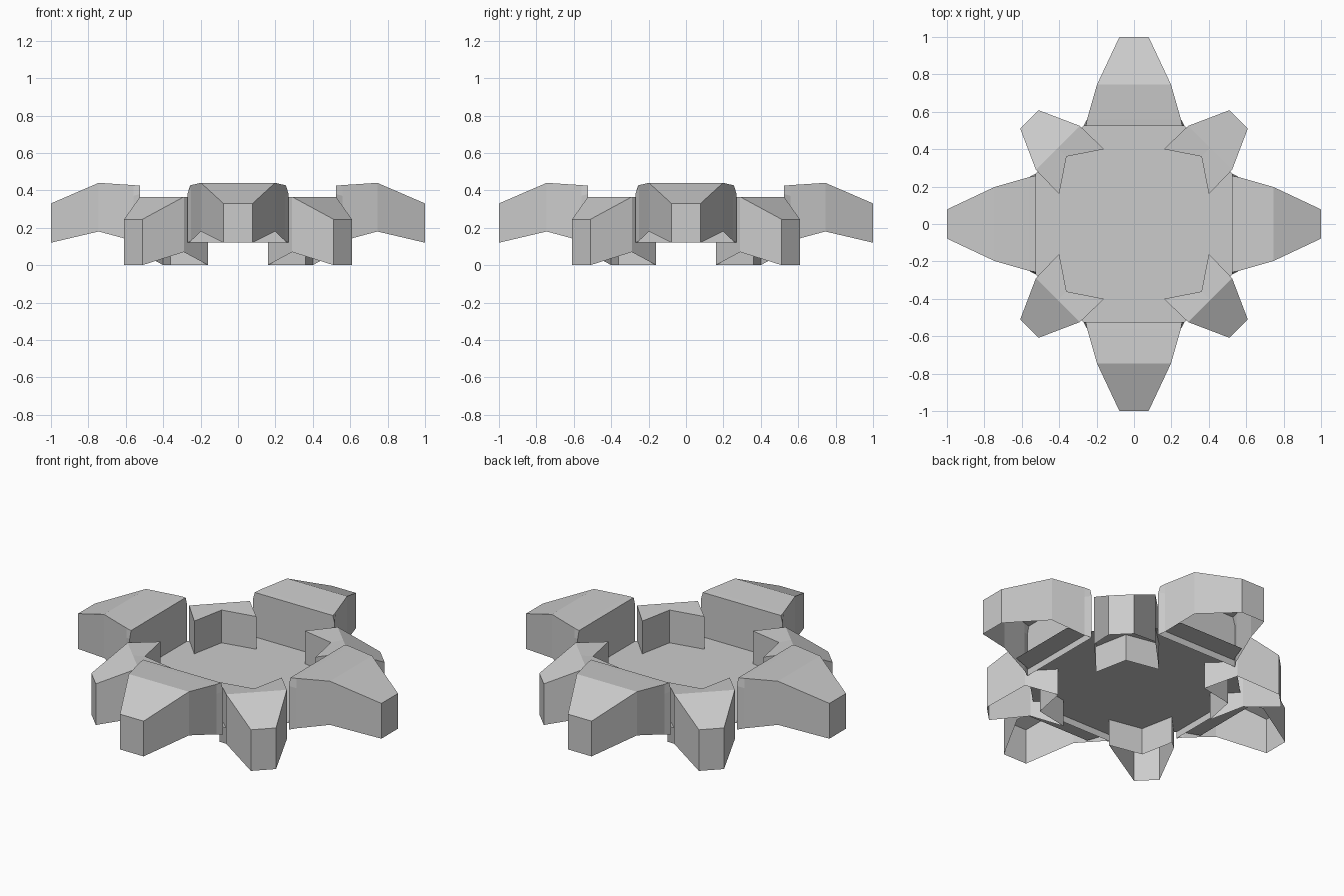
import bpy, bmesh
from math import radians
from mathutils import Matrix

if "Cube" in bpy.data.objects:
    bpy.data.objects.remove(bpy.data.objects["Cube"])


def make_object(name, bm):
    mesh = bpy.data.meshes.new(name)
    bm.to_mesh(mesh)
    bm.free()
    obj = bpy.data.objects.new(name, mesh)
    bpy.context.collection.objects.link(obj)


def shell(name, sections, angle):
    """Roof, side walls and end walls, open underneath.
    Each section is (distance, [(side, bottom, top, optional own distance), ...])."""
    bm = bmesh.new()
    grid = []
    for u, cols in sections:
        low, high = [], []
        for v, z0, z1, *own in cols:
            d = own[0] if own else u
            low.append(bm.verts.new((d, v, z0)))
            high.append(bm.verts.new((d, v, z1)))
        grid.append((low, high))
    for (l0, h0), (l1, h1) in zip(grid, grid[1:]):
        for i in range(len(h0) - 1):
            bm.faces.new((h0[i], h1[i], h1[i + 1], h0[i + 1]))
        bm.faces.new((l0[0], l1[0], h1[0], h0[0]))
        bm.faces.new((l0[-1], h0[-1], h1[-1], l1[-1]))
    for n, (low, high) in ((0, grid[0]), (1, grid[-1])):
        for i in range(len(low) - 1):
            quad = [low[i], low[i + 1], high[i + 1], high[i]]
            bm.faces.new(quad if n else quad[::-1])
    bmesh.ops.remove_doubles(bm, verts=bm.verts, dist=0.0005)
    bmesh.ops.recalc_face_normals(bm, faces=bm.faces)
    # an open shell: make sure the roof points up
    if sum(f.normal.z for f in bm.faces) < 0:
        bmesh.ops.reverse_faces(bm, faces=bm.faces)
    bm.transform(Matrix.Rotation(radians(angle), 4, 'Z'))
    make_object(name, bm)


def mirrored(cols):
    return [(-c[0],) + c[1:] for c in cols] + list(reversed(cols))


# long arms: chamfered inner end, raised bend, narrow tip
arm = [
    (0.525, mirrored([(0.27, 0.12, 0.38), (0.257, 0.12, 0.425)])),
    (0.56, mirrored([(0.251, 0.13, 0.37), (0.251, 0.13, 0.428)])),
    (0.745, mirrored([(0.198, 0.18, 0.40), (0.198, 0.18, 0.44)])),
    (1.0, mirrored([(0.078, 0.12, 0.30), (0.078, 0.12, 0.33)])),
]

# corner feet: notched inner end, bend, low narrow tip
foot = [
    (0.396, [(-0.17, 0, 0.355), (0, 0, 0.355, 0.51), (0.17, 0, 0.355)]),
    (0.576, [(-0.166, 0.07, 0.365), (0, 0.07, 0.365), (0.166, 0.07, 0.365)]),
    (0.792, [(-0.069, 0, 0.245), (0, 0, 0.245), (0.069, 0, 0.245)]),
]

for k in range(4):
    shell(f"arm_{k + 1}", arm, 90 * k)
    shell(f"corner_foot_{k + 1}", foot, 90 * k + 45)

# thin floor plate running a little way into the hollow arms
bm = bmesh.new()
edge = [(0.54, -0.255), (0.65, -0.215), (0.65, 0.215), (0.54, 0.255)]
ring = []
for k in range(4):
    turn = Matrix.Rotation(radians(90 * k), 3, 'Z')
    ring += [bm.verts.new(turn @ Matrix.Identity(3) @ bm.verts.new((x, y, 0.16)).co) for x, y in edge]
bmesh.ops.delete(bm, geom=[v for v in bm.verts if v not in ring], context='VERTS')
bm.faces.new(ring)
make_object("floor_plate", bm)
